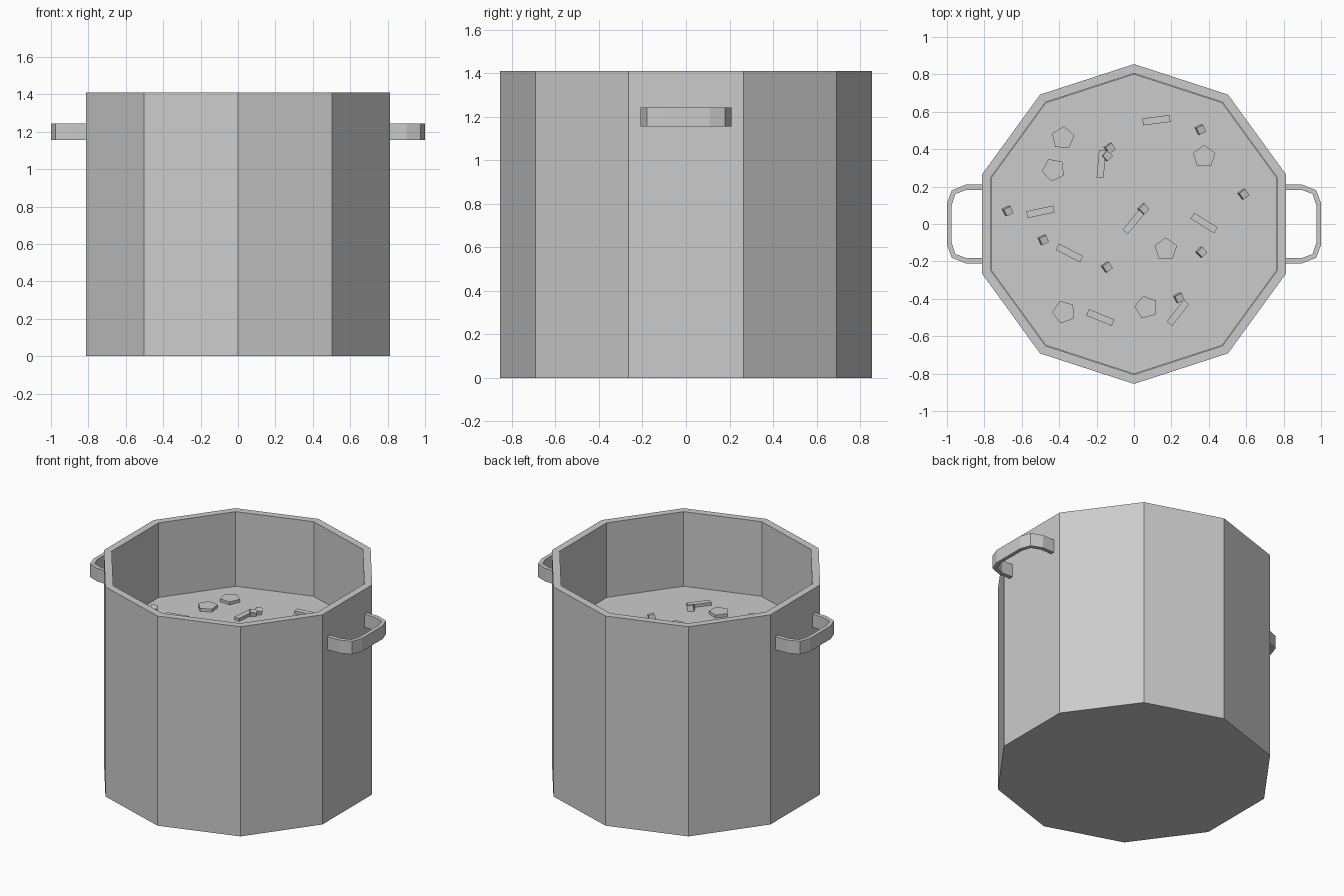
import bpy, bmesh, math
from mathutils import Matrix, Vector

cube = bpy.data.objects.get("Cube")
if cube:
    bpy.data.objects.remove(cube, do_unlink=True)

SIDES = 10
RADIUS, INNER, HEIGHT = 0.855, 0.805, 1.41
FLOOR, SOUP = 0.05, 0.91

grey = bpy.data.materials.new("plain_grey")
grey.use_nodes = True
grey.diffuse_color = (0.6, 0.6, 0.6, 1)
grey.node_tree.nodes["Principled BSDF"].inputs["Base Color"].default_value = grey.diffuse_color


def finish(name, bm):
    """Turn a bmesh into a flat-shaded grey object."""
    bmesh.ops.recalc_face_normals(bm, faces=bm.faces)
    mesh = bpy.data.meshes.new(name)
    bm.to_mesh(mesh)
    bm.free()
    mesh.materials.append(grey)
    obj = bpy.data.objects.new(name, mesh)
    bpy.context.collection.objects.link(obj)
    return obj


def ring(bm, radius, z):
    """Ring of vertices with a corner on the y axis."""
    step = math.tau / SIDES
    return [bm.verts.new((radius * math.sin(i * step), radius * math.cos(i * step), z))
            for i in range(SIDES)]


def bridge(bm, a, b):
    for i in range(len(a)):
        j = (i + 1) % len(a)
        bm.faces.new((a[i], a[j], b[j], b[i]))


def prism(name, sides, radius, depth, place):
    bm = bmesh.new()
    bmesh.ops.create_cone(bm, cap_ends=True, segments=sides, radius1=radius,
                          radius2=radius, depth=depth, matrix=place)
    return finish(name, bm)


def box(name, size, place):
    bm = bmesh.new()
    bmesh.ops.create_cube(bm, size=1, matrix=place @ Matrix.Diagonal((*size, 1)))
    return finish(name, bm)


def at(x, y, z, turn):
    return Matrix.Translation((x, y, z)) @ Matrix.Rotation(math.radians(turn), 4, "Z")


# Pot: outer wall, flat rim, inner wall and floor
bm = bmesh.new()
rings = [ring(bm, r, z) for r, z in
         ((RADIUS, 0), (RADIUS, HEIGHT), (INNER, HEIGHT), (INNER, FLOOR))]
for lower, upper in zip(rings, rings[1:]):
    bridge(bm, lower, upper)
bm.faces.new(rings[0])
bm.faces.new(rings[-1])
finish("pot", bm)

# Soup filling
bm = bmesh.new()
bottom, top = ring(bm, INNER - 0.003, FLOOR), ring(bm, INNER - 0.003, SOUP)
bridge(bm, bottom, top)
bm.faces.new(bottom)
bm.faces.new(top)
finish("soup", bm)

# Side handles: a flat bar bent around chamfered corners
outer = [(0.8, 0.21), (0.9, 0.21), (0.975, 0.18), (1, 0.11)]
inner = [(0.8, 0.183), (0.895, 0.183), (0.955, 0.16), (0.975, 0.1)]
outer += [(x, -y) for x, y in reversed(outer)]
inner += [(x, -y) for x, y in reversed(inner)]
for name, side in (("left_handle", 1), ("right_handle", -1)):
    bm = bmesh.new()
    sections = [[bm.verts.new((side * x, y, z)) for (x, y), z in
                 ((o, 1.155), (o, 1.243), (i, 1.243), (i, 1.155))]
                for o, i in zip(outer, inner)]
    for a, b in zip(sections, sections[1:]):
        bridge(bm, a, b)
    bm.faces.new(sections[0])
    bm.faces.new(sections[-1])
    finish(name, bm)

# Five-sided vegetable slices
slices = [(-.38, .46, 85), (-.43, .29, 115), (.375, .36, 90),
          (.17, -.135, 90), (-.375, -.47, 110), (.065, -.445, 105)]
for x, y, turn in slices:
    prism("vegetable_slice", 5, 0.063, 0.04, at(x, y, SOUP, turn - 90))

# Vegetable sticks
sticks = [(.12, .555, 7), (-.175, .32, 85), (-.5, .065, 12), (0, .015, 50),
          (.375, .005, -32), (-.345, -.155, -27), (-.18, -.5, -22), (.235, -.475, 52)]
for x, y, turn in sticks:
    box("vegetable_stick", (0.147, 0.037, 0.04), at(x, y, SOUP, turn))

# Small tilted dice
dice = [(.355, .505), (-.13, .405), (-.145, .365), (-.675, .07), (.585, .16),
        (.05, .08), (-.485, -.085), (-.145, -.23), (.36, -.15), (.24, -.395)]
tilt = Matrix.Rotation(math.radians(15), 4, Vector((1, 1, 0)))
for i, (x, y) in enumerate(dice):
    box("vegetable_cube", (0.04, 0.04, 0.04), at(x, y, SOUP + 0.012, 25 + 10 * (i % 3)) @ tilt)
